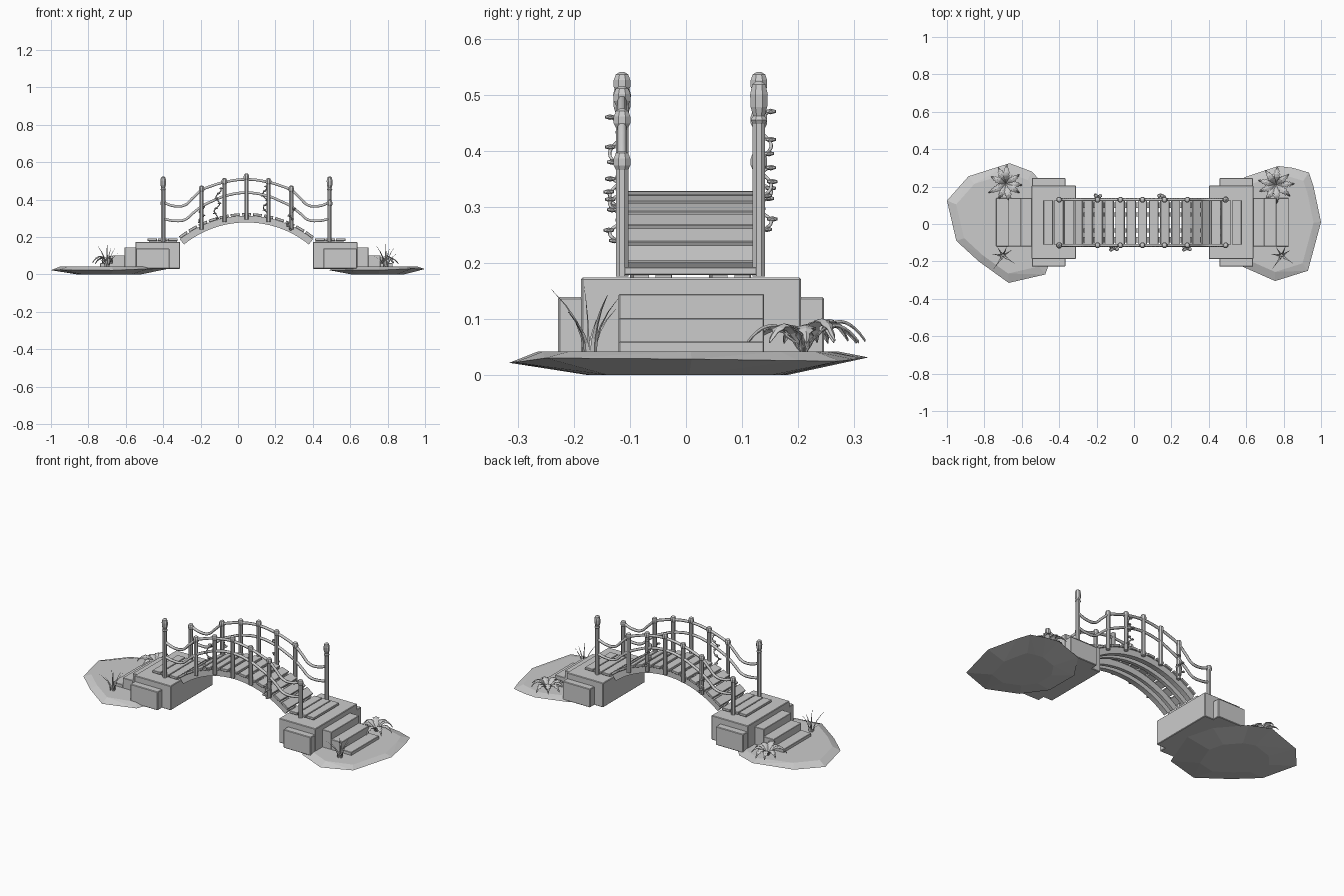
import bpy, bmesh, math, random
from mathutils import Vector, Matrix

if "Cube" in bpy.data.objects:
    bpy.data.objects.remove(bpy.data.objects["Cube"])

random.seed(4)
grey = bpy.data.materials.new("plain_grey")
grey.diffuse_color = (0.6, 0.6, 0.6, 1)
grey.use_nodes = True
grey.node_tree.nodes["Principled BSDF"].inputs["Base Color"].default_value = grey.diffuse_color

CX, CY = 0.045, 0.008          # bridge centre
R, CROWN = 0.581, 0.328        # deck arc radius and crown height
FRONT, BACK = -0.114, 0.13     # railing lines


def finish(name, bm, smooth=False):
    bmesh.ops.recalc_face_normals(bm, faces=bm.faces)
    me = bpy.data.meshes.new(name)
    bm.to_mesh(me)
    bm.free()
    me.materials.append(grey)
    ob = bpy.data.objects.new(name, me)
    bpy.context.collection.objects.link(ob)
    if smooth:
        for p in me.polygons:
            p.use_smooth = True
    return ob


def box(name, x0, x1, y0, y1, z0, z1, bevel=0.0, rot=0.0):
    bm = bmesh.new()
    size = Matrix.Diagonal((x1 - x0, y1 - y0, z1 - z0, 1))
    bmesh.ops.create_cube(bm, size=1, matrix=Matrix.Rotation(rot, 4, 'Y') @ size)
    bmesh.ops.translate(bm, verts=bm.verts, vec=((x0 + x1) / 2, (y0 + y1) / 2, (z0 + z1) / 2))
    ob = finish(name, bm)
    if bevel:
        m = ob.modifiers.new("bevel", 'BEVEL')
        m.width, m.segments = bevel, 1
    return ob


def lathe(name, x, y, profile, sides=8):
    bm = bmesh.new()
    rings = [[bm.verts.new((x + r * math.cos(2 * math.pi * (i + .5) / sides),
                            y + r * math.sin(2 * math.pi * (i + .5) / sides), z))
              for i in range(sides)] for r, z in profile]
    for a, b in zip(rings, rings[1:]):
        for i in range(sides):
            j = (i + 1) % sides
            bm.faces.new((a[i], a[j], b[j], b[i]))
    bm.faces.new(rings[0])
    bm.faces.new(rings[-1])
    return finish(name, bm)


def tube(name, pts, radius, kind='POLY'):
    cu = bpy.data.curves.new(name, 'CURVE')
    cu.dimensions = '3D'
    cu.bevel_depth, cu.bevel_resolution, cu.use_fill_caps = radius, 1, True
    cu.resolution_u = 5
    sp = cu.splines.new(kind)
    if kind == 'BEZIER':
        sp.bezier_points.add(len(pts) - 1)
        for b, p in zip(sp.bezier_points, pts):
            b.co = p
            b.handle_left_type = b.handle_right_type = 'AUTO'
    else:
        sp.points.add(len(pts) - 1)
        for b, p in zip(sp.points, pts):
            b.co = (*p, 1)
    cu.materials.append(grey)
    ob = bpy.data.objects.new(name, cu)
    bpy.context.collection.objects.link(ob)


def deck_z(x):
    d = min(abs(x - CX), 0.37)
    return CROWN - R + math.sqrt(R * R - d * d)


# Ground islands: faceted slabs with a thin rim
def island(name, outline, cx):
    bm = bmesh.new()
    for scale, z in ((0.55, 0.0), (1.0, 0.027), (0.84, 0.042)):
        for x, y in outline:
            bm.verts.new((cx + (x - cx) * scale, y * scale, z + (0.005 * math.sin(9 * x + 5 * y) if scale == 1 else 0)))
    out = bmesh.ops.convex_hull(bm, input=bm.verts)
    bmesh.ops.delete(bm, geom=[g for g in out["geom_interior"] if isinstance(g, bmesh.types.BMVert)], context='VERTS')
    bmesh.ops.dissolve_limit(bm, angle_limit=0.02, verts=bm.verts, edges=bm.edges)
    finish(name, bm)


island("left_ground", [(-1, .125), (-.885, .255), (-.665, .325), (-.545, .28), (-.42, .14),
                       (-.38, -.02), (-.475, -.27), (-.67, -.315), (-.83, -.2), (-.95, -.09)], -.69)
island("right_ground", [(1, .01), (.96, .2), (.935, .275), (.85, .3), (.77, .31), (.59, .25),
                        (.49, .1), (.49, -.1), (.585, -.23), (.755, -.305), (.93, -.25)], .75)

# Abutments, side blocks and steps, mirrored about the bridge centre
for side, s in (("left", -1), ("right", 1)):
    def span(a, b):
        return sorted((CX + s * a, CX + s * b))
    box(side + "_pier", *span(.355, .593), -.187, .205, .03, .174, .003)
    box(side + "_side_block", *span(.412, .591), -.228, .246, .03, .139, .003)
    for i, top in enumerate((.145, .102, .06)):
        a = .585 + .065 * i
        box(f"{side}_step_{i}", *span(a, a + .067), -.12, .139, .03, top, .002)
    # flat planks on the pier, on short bearers
    for y in (-.08, -.04, .06, .1):
        box(side + "_bearer", *span(.37, .52), y - .014, y + .014, .172, .181)
    for i in range(3):
        a = .368 + .055 * i
        box(f"{side}_landing_plank_{i}", *span(a, a + .051), -.11, .126, .179, .193, .0015)

# Arched deck planks
N, HALF = 13, math.asin(.365 / R)
for i in range(N):
    t = -HALF + 2 * HALF * (i + .5) / N
    w = 2 * HALF * R / N - .012
    px, pz = CX + (R - .007) * math.sin(t), CROWN - R + (R - .007) * math.cos(t)
    box(f"deck_plank_{i}", px - w / 2, px + w / 2, -.11, .126, pz - .007, pz + .007, .0015, t)

# Arched stringers beneath the planks
for k, (y, w) in enumerate(((-.085, .03), (-.035, .02), (.051, .02), (.101, .03))):
    bm = bmesh.new()
    prev = None
    for i in range(25):
        t = -HALF + 2 * HALF * i / 24
        ring = [bm.verts.new((CX + r * math.sin(t), y + dy, CROWN - R + r * math.cos(t)))
                for r, dy in ((R - .014, -w / 2), (R - .014, w / 2), (R - .05, w / 2), (R - .05, -w / 2))]
        if prev:
            for j in range(4):
                bm.faces.new((prev[j], prev[(j + 1) % 4], ring[(j + 1) % 4], ring[j]))
        if i in (0, 24):
            bm.faces.new(ring)
        prev = ring
    finish(f"arched_stringer_{k}", bm)

# Railing posts: (offset from centre, top height)
for y, row in ((FRONT, "front"), (BACK, "back")):
    for dx, top in ((-.445, .4), (-.24, .475), (-.118, .515), (0, .54), (.118, .515), (.24, .475), (.445, .4)):
        x = CX + dx
        end = abs(dx) > .4
        z0 = .176 if end else deck_z(x) - .035
        if end and (dx < 0) == (row == "front"):
            # tall end post with a lantern-shaped finial
            prof = [(.012, z0), (.012, .448), (.016, .455), (.011, .462), (.016, .478),
                    (.017, .5), (.013, .518), (.005, .524)]
        else:
            prof = [(.012, z0), (.012, top - .034), (.016, top - .026), (.016, top - .014),
                    (.012, top - .004), (.005, top)]
        lathe(row + "_post", x, y, prof)

    # Sagging handrail and lower rail
    half_top = [(.445, .385), (.39, .366), (.33, .37), (.285, .41), (.24, .45), (.18, .475), (.118, .493)]
    half_low = [(.445, .298), (.39, .287), (.33, .292), (.285, .328), (.24, .363), (.18, .393), (.118, .418)]
    for name, half, mid in (("handrail", half_top, .508), ("lower_rail", half_low, .437)):
        pts = [(CX - d, y, z) for d, z in half] + [(CX, y, mid)] + [(CX + d, y, z) for d, z in reversed(half)]
        tube(f"{row}_{name}", pts, .008, 'BEZIER')


# Climbing vines with small leaves
def vine(x, y, z0, z1, lean):
    out = 1 if y > 0 else -1
    pts = []
    for i in range(13):
        a = i * 1.1
        pts.append((x + lean * i / 12 + .012 * math.cos(a), y + out * (.01 + .012 * math.sin(a)), z0 + (z1 - z0) * i / 12))
    tube("vine", pts, .003, 'BEZIER')
    bm = bmesh.new()
    for p in pts[::2]:
        m = Matrix.Translation(Vector(p) + Vector((0, out * .004, 0))) @ Matrix.Diagonal((.011, .011, .005, 1))
        bmesh.ops.create_icosphere(bm, subdivisions=1, radius=1, matrix=m)
    finish("vine_leaves", bm)


vine(-.2, BACK, .26, .37, .01)
vine(-.12, FRONT, .3, .46, .02)
vine(.15, BACK, .32, .47, -.01)
vine(.27, FRONT, .24, .35, .02)


# Ferns: arching serrated fronds
def fern(name, x, y):
    bm = bmesh.new()
    for k in range(9):
        a = 2 * math.pi * k / 9 + random.uniform(-.15, .15)
        L, H = random.uniform(.085, .11), random.uniform(.045, .06)
        d, n = Vector((math.cos(a), math.sin(a), 0)), Vector((-math.sin(a), math.cos(a), 0))
        prev = None
        for i in range(13):
            t = i / 12
            w = .019 * math.sin(math.pi * (.08 + .92 * t)) * (1 if i % 2 else .6) + .001
            c = Vector((x, y, .042)) + d * L * t + Vector((0, 0, H * (1 - (1.6 * t - .9) ** 2 / .81)))
            row = [bm.verts.new(c + n * w - Vector((0, 0, .004))), bm.verts.new(c), bm.verts.new(c - n * w - Vector((0, 0, .004)))]
            if prev:
                for j in (0, 1):
                    bm.faces.new((prev[j], prev[j + 1], row[j + 1], row[j]))
            prev = row
    ob = finish(name, bm)
    ob.modifiers.new("thickness", 'SOLIDIFY').thickness = .002


fern("left_fern", -.685, .215)
fern("right_fern", .76, .21)


# Reeds: thin tapering blades
def reeds(name, x, y):
    bm = bmesh.new()
    for dx, dy, h in ((0, -.012, .125), (-.05, -.07, .115), (.045, .03, .105), (.06, -.04, .075),
                      (-.03, .045, .08), (-.06, .01, .06), (.02, .05, .1)):
        n = Vector((-dy, dx, 0)).normalized()
        o = n.cross(Vector((0, 0, 1)))
        prev = None
        for i in range(5):
            t = i / 4
            w = .0065 * (1 - t) + .0006
            c = Vector((x + dx * (.15 + .85 * t * t), y + dy * (.15 + .85 * t * t), .038 + h * t))
            ring = [bm.verts.new(c + n * w), bm.verts.new(c - n * w), bm.verts.new(c + o * w * .5)]
            if prev:
                for j in range(3):
                    bm.faces.new((prev[j], prev[(j + 1) % 3], ring[(j + 1) % 3], ring[j]))
            prev = ring
    finish(name, bm)


reeds("left_reeds", -.7, -.17)
reeds("right_reeds", .79, -.17)
